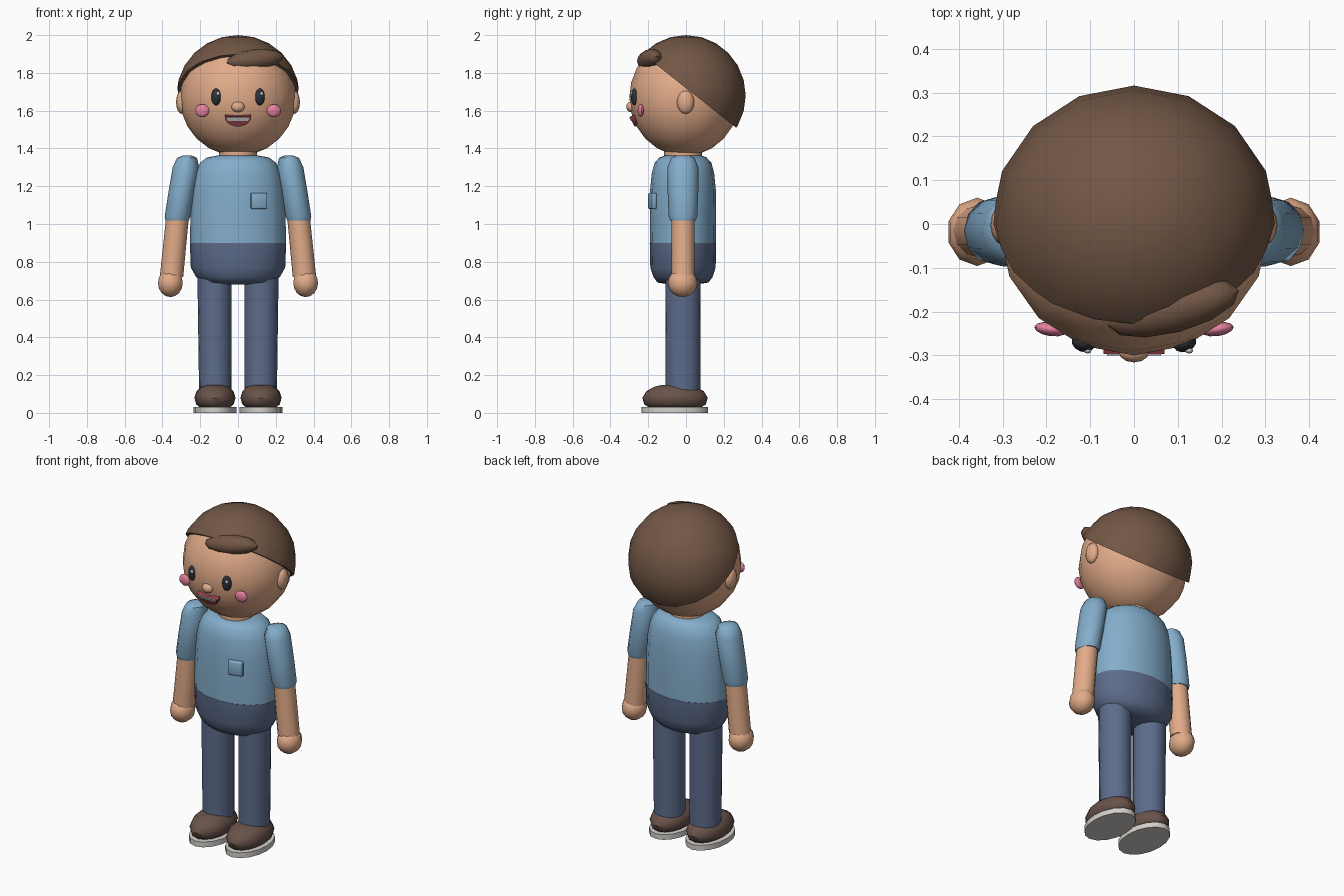
import bpy, bmesh, math
from mathutils import Vector, Matrix

if "Cube" in bpy.data.objects:
    bpy.data.objects.remove(bpy.data.objects["Cube"])

CY = -0.016  # depth centre of the body


def mat(name, r, g, b):
    m = bpy.data.materials.new(name)
    m.diffuse_color = (r, g, b, 1)
    m.use_nodes = True
    m.node_tree.nodes["Principled BSDF"].inputs["Base Color"].default_value = m.diffuse_color
    return m


SKIN = mat("skin", 0.76, 0.41, 0.25)
HAIR = mat("hair_brown", 0.17, 0.095, 0.06)
BLUE = mat("shirt_blue", 0.23, 0.42, 0.60)
NAVY = mat("trouser_blue", 0.11, 0.15, 0.26)
SHOE = mat("shoe_brown", 0.14, 0.085, 0.068)
SOLE = mat("sole_grey", 0.65, 0.63, 0.60)
DARK = mat("eye_dark", 0.025, 0.032, 0.042)
WHITE = mat("white", 0.9, 0.9, 0.88)
PINK = mat("cheek_pink", 0.80, 0.22, 0.34)
RED = mat("mouth_red", 0.30, 0.05, 0.07)


def finish(name, bm, m, angle=45):
    bmesh.ops.recalc_face_normals(bm, faces=bm.faces)
    me = bpy.data.meshes.new(name)
    bm.to_mesh(me)
    bm.free()
    me.materials.append(m)
    ob = bpy.data.objects.new(name, me)
    bpy.context.collection.objects.link(ob)
    bpy.ops.object.select_all(action='DESELECT')
    ob.select_set(True)
    bpy.context.view_layer.objects.active = ob
    bpy.ops.object.shade_smooth_by_angle(angle=math.radians(angle))
    return ob


def ball(name, loc, size, m, rot=(0, 0, 0), seg=12, rings=8, cut=None):
    bm = bmesh.new()
    bmesh.ops.create_uvsphere(bm, u_segments=seg, v_segments=rings, radius=1)
    bmesh.ops.scale(bm, vec=size, verts=bm.verts)
    for a, axis in zip(rot, "XYZ"):
        bmesh.ops.rotate(bm, matrix=Matrix.Rotation(math.radians(a), 3, axis), verts=bm.verts)
    bmesh.ops.translate(bm, vec=loc, verts=bm.verts)
    if cut:  # keep the side the plane normal points to, and close it
        r = bmesh.ops.bisect_plane(bm, geom=bm.verts[:] + bm.edges[:] + bm.faces[:],
                                   plane_co=cut[0], plane_no=cut[1], clear_inner=True)
        edges = [e for e in r["geom_cut"] if isinstance(e, bmesh.types.BMEdge)]
        bmesh.ops.contextual_create(bm, geom=edges)
    return finish(name, bm, m)


def loft(name, sections, m, seg=16, cy=CY):
    """Skin ellipses given as (centre x, z, half width, half depth)."""
    bm = bmesh.new()
    loops = [[bm.verts.new((cx + rx * math.sin(2 * math.pi * i / seg),
                            cy + ry * math.cos(2 * math.pi * i / seg), z)) for i in range(seg)]
             for cx, z, rx, ry in sections]
    for a, b in zip(loops, loops[1:]):
        for i in range(seg):
            j = (i + 1) % seg
            bm.faces.new((a[i], a[j], b[j], b[i]))
    bm.faces.new(loops[0])
    bm.faces.new(loops[-1])
    return finish(name, bm, m)


def plate(name, outline, depth, m, loc, tilt):
    """Extrude an x-z outline backwards, tilt it about x and place it."""
    bm = bmesh.new()
    f = bm.faces.new([bm.verts.new((x, 0, z)) for x, z in outline])
    r = bmesh.ops.extrude_face_region(bm, geom=[f])
    bmesh.ops.translate(bm, vec=(0, depth, 0),
                        verts=[v for v in r["geom"] if isinstance(v, bmesh.types.BMVert)])
    bmesh.ops.rotate(bm, matrix=Matrix.Rotation(math.radians(tilt), 3, 'X'), verts=bm.verts)
    bmesh.ops.translate(bm, vec=loc, verts=bm.verts)
    return finish(name, bm, m, 30)


# Head, hair cap and fringe
ball("head", (0, -0.008, 1.67), (0.308, 0.292, 0.31), SKIN, seg=16, rings=12)
ball("hair_cap", (0, 0, 1.68), (0.326, 0.316, 0.32), HAIR, seg=16, rings=12,
     cut=(Vector((0, -0.14, 1.83)), Vector((0, 0.79, 1))))
ball("hair_fringe", (0.09, -0.192, 1.87), (0.156, 0.056, 0.054), HAIR, rot=(0, -6, 15))
loft("neck", [(0, 1.32, 0.1, 0.1), (0, 1.42, 0.1, 0.1)], SKIN)

# Face
ball("nose", (0, -0.292, 1.62), (0.035, 0.024, 0.028), SKIN)
arc = [(0.07 * math.cos(math.pi * i / 10), -0.058 * math.sin(math.pi * i / 10)) for i in range(11)]
plate("mouth", arc, 0.04, RED, (0, -0.297, 1.568), 25)
plate("teeth", [(-0.062, -0.004), (0.062, -0.004), (0.052, -0.026), (-0.052, -0.026)],
      0.03, WHITE, (0, -0.302, 1.568), 25)

# Torso
loft("shirt", [(0, 0.895, 0.254, 0.174), (0, 1.05, 0.252, 0.175), (0, 1.18, 0.242, 0.174),
               (0, 1.27, 0.226, 0.165), (0, 1.325, 0.2, 0.15), (0, 1.352, 0.165, 0.125),
               (0, 1.362, 0.11, 0.1)], BLUE)
loft("trouser_waist", [(0, 0.68, 0.09, 0.07), (0, 0.69, 0.185, 0.135), (0, 0.72, 0.222, 0.157),
                       (0, 0.77, 0.25, 0.173), (0, 0.9, 0.255, 0.176)], NAVY)

# Shirt pocket
bm = bmesh.new()
bmesh.ops.create_cube(bm, size=1)
bmesh.ops.scale(bm, vec=(0.088, 0.03, 0.086), verts=bm.verts)
bmesh.ops.bevel(bm, geom=bm.edges[:], offset=0.009, segments=2, affect='EDGES', profile=0.5)
bmesh.ops.rotate(bm, matrix=Matrix.Rotation(math.radians(13), 3, 'Z'), verts=bm.verts)
bmesh.ops.translate(bm, vec=(0.11, -0.178, 1.122), verts=bm.verts)
finish("shirt_pocket", bm, BLUE)

# Mirrored parts
for s, side in ((-1, "right"), (1, "left")):
    ball(side + "_ear", (s * 0.298, -0.002, 1.645), (0.03, 0.046, 0.062), SKIN)
    ball(side + "_eye", (s * 0.116, -0.272, 1.673), (0.027, 0.02, 0.045), DARK, rot=(0, 0, s * 20))
    ball(side + "_eye_glint", (s * 0.116 + 0.01, -0.289, 1.69), (0.009, 0.007, 0.011), WHITE, seg=8, rings=6)
    ball(side + "_cheek", (s * 0.19, -0.24, 1.6), (0.038, 0.016, 0.034), PINK, rot=(0, 0, s * 8))

    # Arm
    loft(side + "_sleeve", [(s * 0.268, 1.363, 0.022, 0.03), (s * 0.27, 1.35, 0.053, 0.062),
                            (s * 0.276, 1.3, 0.07, 0.082), (s * 0.298, 1.17, 0.07, 0.081),
                            (s * 0.32, 1.04, 0.068, 0.076), (s * 0.322, 1.018, 0.062, 0.068)],
         BLUE, seg=12)
    loft(side + "_forearm", [(s * 0.318, 1.06, 0.06, 0.062), (s * 0.352, 0.72, 0.062, 0.061)],
         SKIN, seg=12)
    ball(side + "_hand", (s * 0.358, CY - 0.002, 0.688), (0.069, 0.078, 0.075), SKIN, seg=10)

    # Leg and shoe
    loft(side + "_leg", [(s * 0.12, 0.1, 0.086, 0.092), (s * 0.124, 0.74, 0.091, 0.094)], NAVY)
    loft(side + "_shoe", [(s * 0.122, 0.03, 0.08, 0.14), (s * 0.122, 0.045, 0.099, 0.163),
                          (s * 0.122, 0.08, 0.109, 0.173), (s * 0.122, 0.115, 0.098, 0.152),
                          (s * 0.122, 0.138, 0.074, 0.11), (s * 0.122, 0.148, 0.045, 0.07)],
         SHOE, cy=-0.058)
    loft(side + "_sole", [(s * 0.122, 0, 0.113, 0.176), (s * 0.122, 0.032, 0.113, 0.176)],
         SOLE, cy=-0.059)
